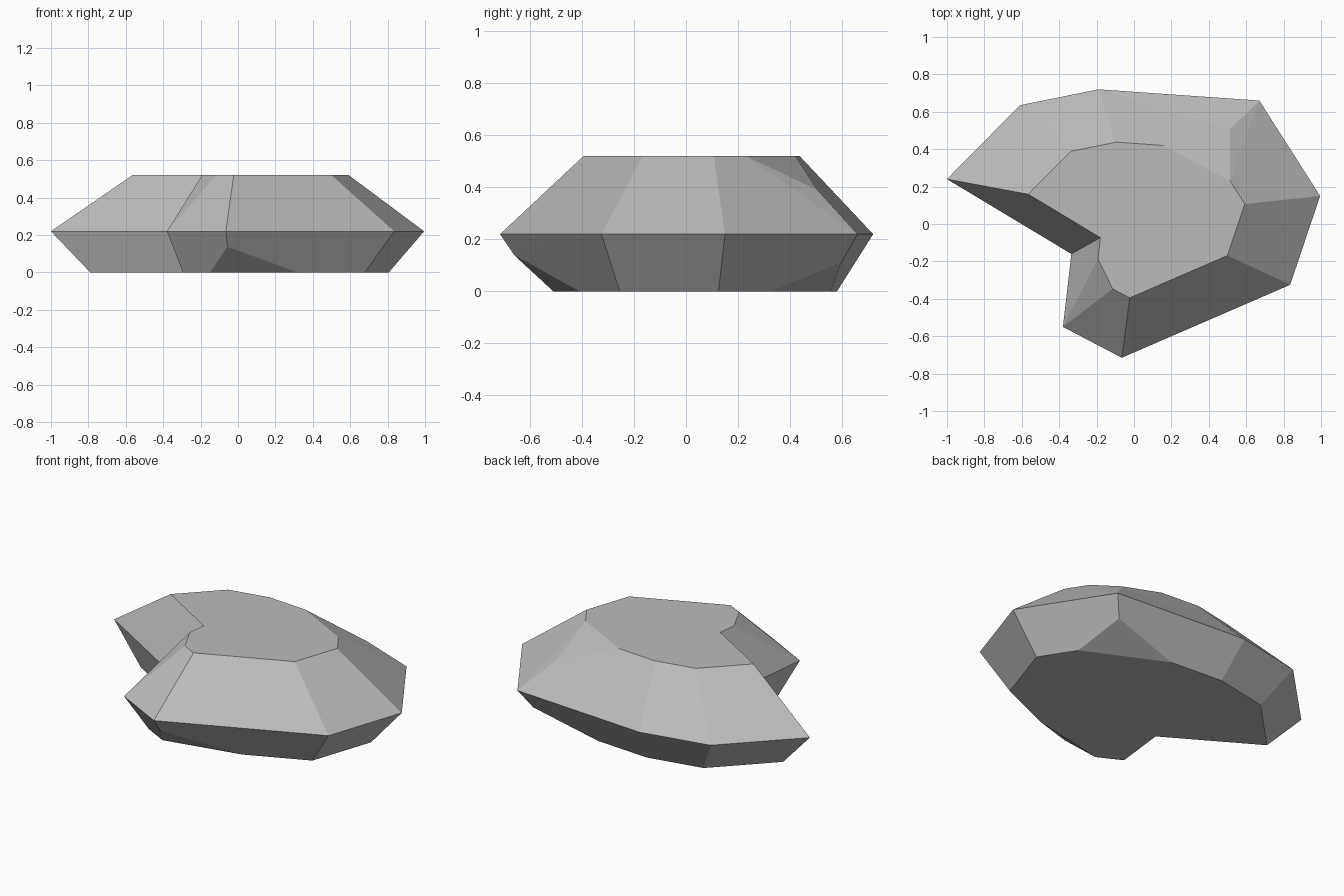
import bpy
import bmesh
from mathutils import Vector

cube = bpy.data.objects.get("Cube")
if cube:
    bpy.data.objects.remove(cube, do_unlink=True)

# Stone colour
stone = bpy.data.materials.new("stone grey")
stone.use_nodes = True
grey = (0.5, 0.5, 0.5, 1)
stone.diffuse_color = grey
stone.node_tree.nodes["Principled BSDF"].inputs["Base Color"].default_value = grey

# Widest outline, counter-clockwise from the pointed right end
GIRDLE_Z, TOP_Z = 0.22, 0.52
outline = [(-1, 0.24), (-0.335, -0.16), (-0.38, -0.55), (-0.065, -0.715),
           (0.835, -0.325), (0.995, 0.15), (0.67, 0.66), (-0.19, 0.72), (-0.61, 0.635)]
girdle = [Vector((x, y, GIRDLE_Z)) for x, y in outline]
count = len(girdle)
bm = bmesh.new()


def add_face(points):
    """Add a polygon, dropping repeated points."""
    unique = []
    for p in points:
        if all((p - q).length > 0.001 for q in unique):
            unique.append(p)
    if len(unique) > 2:
        bm.faces.new([bm.verts.new(p) for p in unique])


def slope(scale, shift, z, chips):
    """Taper the girdle to a flat cap; chips = {corner: (back, ahead, apex)}."""
    ring = [Vector((p.x * scale + shift[0], p.y * scale + shift[1], z)) for p in girdle]
    corners = [[p] for p in ring]
    for i, (back, ahead, apex) in chips.items():
        corners[i] = [ring[i].lerp(ring[i - 1], back),
                      ring[i].lerp(ring[(i + 1) % count], ahead)]
        add_face([apex] + corners[i])
    for i in range(count):
        j = (i + 1) % count
        a, b, start, end = girdle[i], girdle[j], corners[i][-1], corners[j][0]
        if i in chips:
            apex = chips[i][2]
            add_face([a, b, apex])
            add_face([b, end, start, apex])
        else:
            add_face([a, b, end, start])
            if j in chips:
                add_face([b, chips[j][2], end])
    add_face([p for corner in corners for p in corner])


# Upper slope with two chipped corners
slope(0.58, (0.015, 0.02), TOP_Z, {
    2: (0.5, 0.5, girdle[2]),
    6: (0.58, 0.5, Vector((0.512, 0.505, 0.39)))})

# Lower slope with two chipped corners
slope(0.8, (0.01, 0.005), 0, {
    3: (0.43, 0.5, Vector((-0.056, -0.66, 0.138))),
    6: (0.5, 0.5, Vector((0.608, 0.597, 0.11)))})

bmesh.ops.remove_doubles(bm, verts=bm.verts, dist=0.001)
bmesh.ops.recalc_face_normals(bm, faces=bm.faces)

mesh = bpy.data.meshes.new("rock")
bm.to_mesh(mesh)
bm.free()
mesh.materials.append(stone)
rock = bpy.data.objects.new("rock", mesh)
bpy.context.collection.objects.link(rock)
